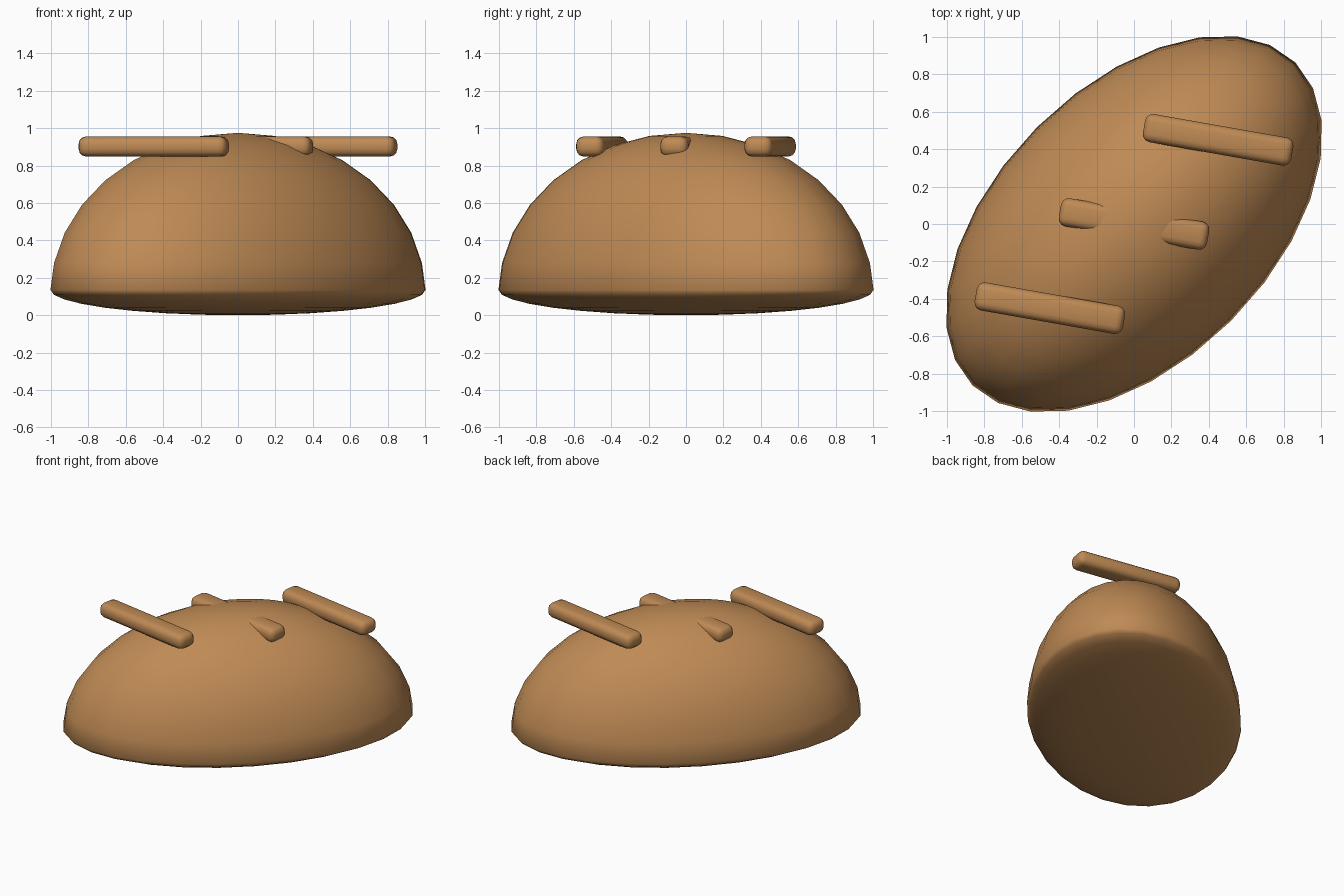
import bpy, bmesh, math

if "Cube" in bpy.data.objects:
    bpy.data.objects.remove(bpy.data.objects["Cube"])

crust = bpy.data.materials.new("golden brown crust")
crust.diffuse_color = (0.52, 0.255, 0.09, 1)
crust.use_nodes = True
crust.node_tree.nodes["Principled BSDF"].inputs["Base Color"].default_value = crust.diffuse_color


def finish(bm, name):
    """Turn a bmesh into a smooth, coloured object."""
    me = bpy.data.meshes.new(name)
    bmesh.ops.recalc_face_normals(bm, faces=bm.faces)
    for f in bm.faces:
        f.smooth = True
    bm.to_mesh(me)
    bm.free()
    me.materials.append(crust)
    ob = bpy.data.objects.new(name, me)
    bpy.context.collection.objects.link(ob)
    return ob


# Loaf: sphere stretched to an oval, tall dome above, shallow underside below
bm = bmesh.new()
bmesh.ops.create_uvsphere(bm, u_segments=28, v_segments=16, radius=1)
for v in bm.verts:
    z = v.co.z
    if z > 0.01:
        z = 0.11 + 0.865 * z
    else:
        z = 0.135 * (1 + z)
    v.co = (v.co.x * 1.221, v.co.y * 0.733, z)
loaf = finish(bm, "loaf")
loaf.rotation_euler.z = math.radians(45)

# Scoring strips laid across the top of the loaf
for i, (x, y) in enumerate([(-0.45, -0.45), (0, 0), (0.45, 0.45)]):
    bm = bmesh.new()
    bmesh.ops.create_cube(bm, size=1)
    bmesh.ops.scale(bm, vec=(0.805, 0.152, 0.108), verts=bm.verts)
    bmesh.ops.bevel(bm, geom=bm.edges[:], offset=0.042, segments=3,
                    profile=0.5, affect='EDGES')
    strip = finish(bm, f"score_strip_{i + 1}")
    strip.location = (x, y, 0.902)
    strip.rotation_euler.z = math.radians(-10)
